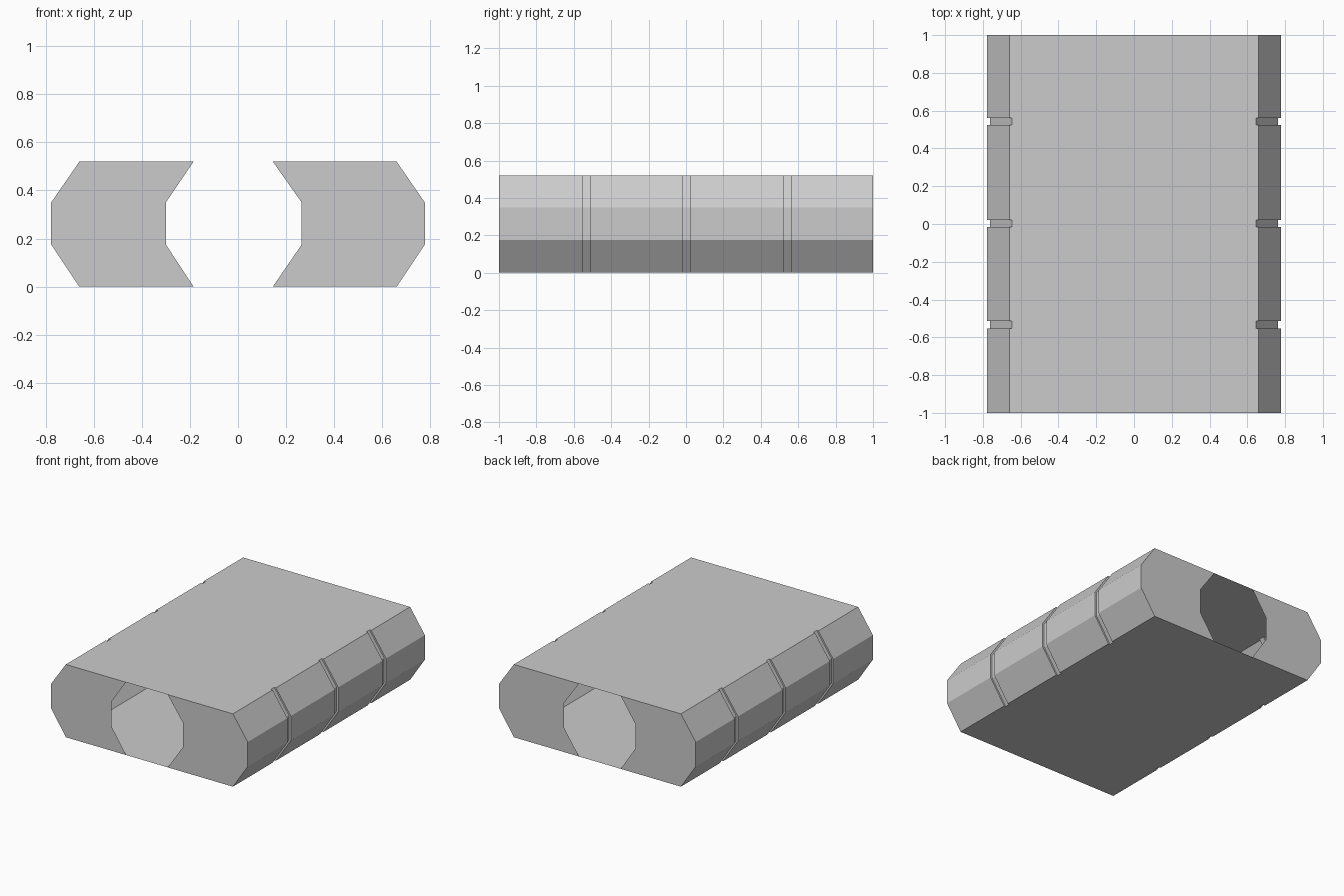
import bpy

if "Cube" in bpy.data.objects:
    bpy.data.objects.remove(bpy.data.objects["Cube"])

# Outer octagonal profile, half width per height
HALF = [(0.66, 0.0), (0.777, 0.175), (0.777, 0.35), (0.66, 0.52)]
GROOVES = [-0.533, 0.003, 0.542]
GROOVE_HALF = 0.019
GROOVE_DEPTH = 0.014


def add_object(name, verts, faces):
    mesh = bpy.data.meshes.new(name)
    mesh.from_pydata(verts, [], faces)
    mesh.update()
    obj = bpy.data.objects.new(name, mesh)
    bpy.context.collection.objects.link(obj)
    return obj


def ring(y, inset):
    right = [(x - inset, y, z) for x, z in HALF]
    return right + [(-x, y, z) for x, y, z in reversed(right)]


# Thin shell lofted along y, with shallow grooves on the sides only
sections = [(-1.0, 0.0)]
for g in GROOVES:
    a, b = g - GROOVE_HALF, g + GROOVE_HALF
    sections += [(a, 0.0), (a, GROOVE_DEPTH), (b, GROOVE_DEPTH), (b, 0.0)]
sections.append((1.0, 0.0))

verts, faces = [], []
for y, inset in sections:
    verts += ring(y, inset)
for s in range(len(sections) - 1):
    step = sections[s][0] == sections[s + 1][0]
    for i in range(8):
        if step and i in (3, 7):  # flat top and bottom have no step
            continue
        j = (i + 1) % 8
        faces.append((s * 8 + i, s * 8 + 8 + i, s * 8 + 8 + j, s * 8 + j))
add_object("outer_shell", verts, faces)

# End plates, each split in two by the octagonal opening
OPEN_LEFT = [(-0.185, 0.0), (-0.30, 0.175), (-0.30, 0.35), (-0.185, 0.52)]
OPEN_RIGHT = [(0.145, 0.0), (0.265, 0.175), (0.265, 0.35), (0.145, 0.52)]
right_plate = HALF + OPEN_RIGHT[::-1]
left_plate = OPEN_LEFT + [(-x, z) for x, z in reversed(HALF)]


def end_plate(name, y):
    v, f = [], []
    for outer, inner in ((right_plate[:4], right_plate[4:]),
                         (left_plate[:4], left_plate[4:])):
        n = len(v)
        v += [(x, y, z) for x, z in outer + inner]
        for i in range(3):
            quad = (n + i, n + i + 1, n + 6 - i, n + 7 - i)
            f.append(quad if y < 0 else quad[::-1])
    # merge the coplanar strips into one flat polygon per half
    f = []
    for n in (0, 8):
        poly = tuple(range(n, n + 8))
        f.append(poly if y < 0 else poly[::-1])
    add_object(name, v, f)


end_plate("front_plate", -1.0)
end_plate("back_plate", 1.0)
